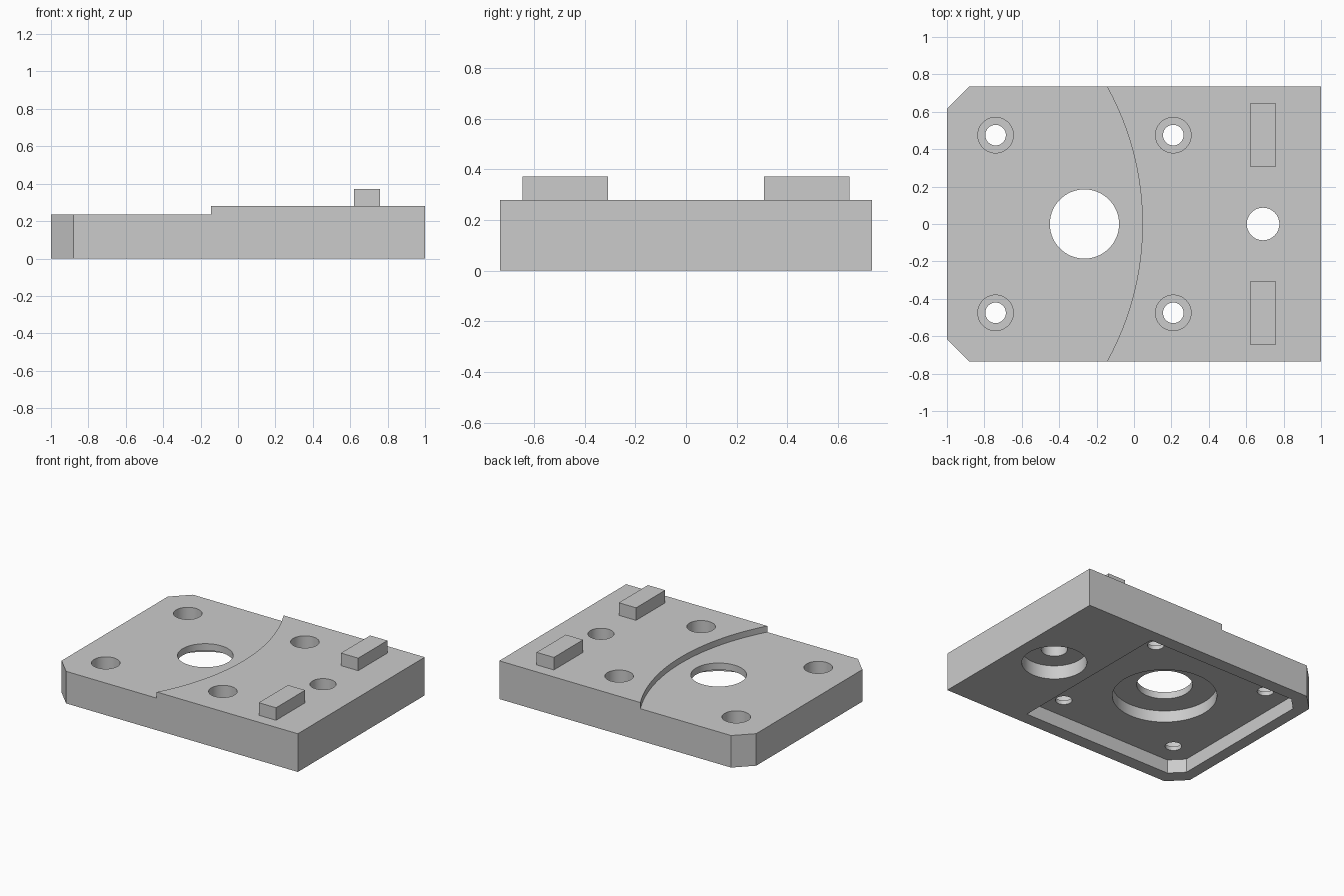
import bpy, bmesh
from math import cos, sin, tau, radians

cube = bpy.data.objects.get("Cube")
if cube:
    bpy.data.objects.remove(cube, do_unlink=True)

GREY = (0.6, 0.6, 0.6, 1)
grey = bpy.data.materials.new("plain_grey")
grey.use_nodes = True
grey.diffuse_color = GREY
grey.node_tree.nodes["Principled BSDF"].inputs["Base Color"].default_value = GREY

TOP, LOW, POCKET = 0.28, 0.235, 0.1
HALF_Y = 0.735


def prism(name, outline, z0, z1):
    """Extrude a flat outline from z0 to z1."""
    bm = bmesh.new()
    face = bm.faces.new([bm.verts.new((x, y, z0)) for x, y in outline])
    # Keep the starting face as the bottom cap
    res = bmesh.ops.extrude_face_region(bm, geom=[face], use_keep_orig=True)
    verts = [v for v in res["geom"] if isinstance(v, bmesh.types.BMVert)]
    bmesh.ops.translate(bm, verts=verts, vec=(0, 0, z1 - z0))
    bmesh.ops.recalc_face_normals(bm, faces=bm.faces)
    mesh = bpy.data.meshes.new(name)
    bm.to_mesh(mesh)
    bm.free()
    mesh.materials.append(grey)
    obj = bpy.data.objects.new(name, mesh)
    bpy.context.collection.objects.link(obj)
    return obj


def circle(x, y, r, n=64):
    return [(x + r * cos(tau * i / n), y + r * sin(tau * i / n)) for i in range(n)]


def chamfered(x0, x1, hy, c):
    """Rectangle with its two -x corners cut off."""
    return [(x1, -hy), (x1, hy), (x0 + c, hy), (x0, hy - c), (x0, c - hy), (x0 + c, -hy)]


def cut(target, outline, z0, z1):
    """Subtract a prism from the target and apply it."""
    cutter = prism("cutter", outline, z0, z1)
    cutter.hide_render = True
    mod = target.modifiers.new("cut", "BOOLEAN")
    mod.operation = "DIFFERENCE"
    mod.solver = "EXACT"
    mod.object = cutter
    bpy.context.view_layer.objects.active = target
    bpy.ops.object.modifier_apply(modifier=mod.name)
    bpy.data.objects.remove(cutter, do_unlink=True)


# Plate with two cut corners
plate = prism("base_plate", chamfered(-1, 1, HALF_Y, 0.12), 0, TOP)

# Curved step down to the lower deck
cut(plate, circle(-1.472, 0, 1.517, 256), LOW, 1)

# Pocket in the underside
cut(plate, chamfered(-0.915, 0.39, 0.64, 0.09), -1, POCKET)

# Large central opening, widened from below
cut(plate, circle(-0.265, 0, 0.185, 96), -1, 1)
cut(plate, circle(-0.265, 0, 0.347, 96), -1, 0.185)

# End hole, widened from below
cut(plate, circle(0.69, 0, 0.087), -1, 1)
cut(plate, circle(0.69, 0, 0.216), -1, POCKET)

# Four screw holes, counterbored from above
for x in (-0.74, 0.21):
    for y in (-0.475, 0.475):
        cut(plate, circle(x, y, 0.055), -1, 1)
        cut(plate, circle(x, y, 0.095), 0.13, 1)

# Two locating blocks on the upper deck
for name, y0, y1 in (("front_block", -0.645, -0.307), ("back_block", 0.307, 0.645)):
    prism(name, [(0.62, y0), (0.76, y0), (0.76, y1), (0.62, y1)], TOP, 0.372)

# Smooth bores, crisp edges
bpy.ops.object.select_all(action="DESELECT")
plate.select_set(True)
bpy.context.view_layer.objects.active = plate
bpy.ops.object.shade_smooth_by_angle(angle=radians(30))
